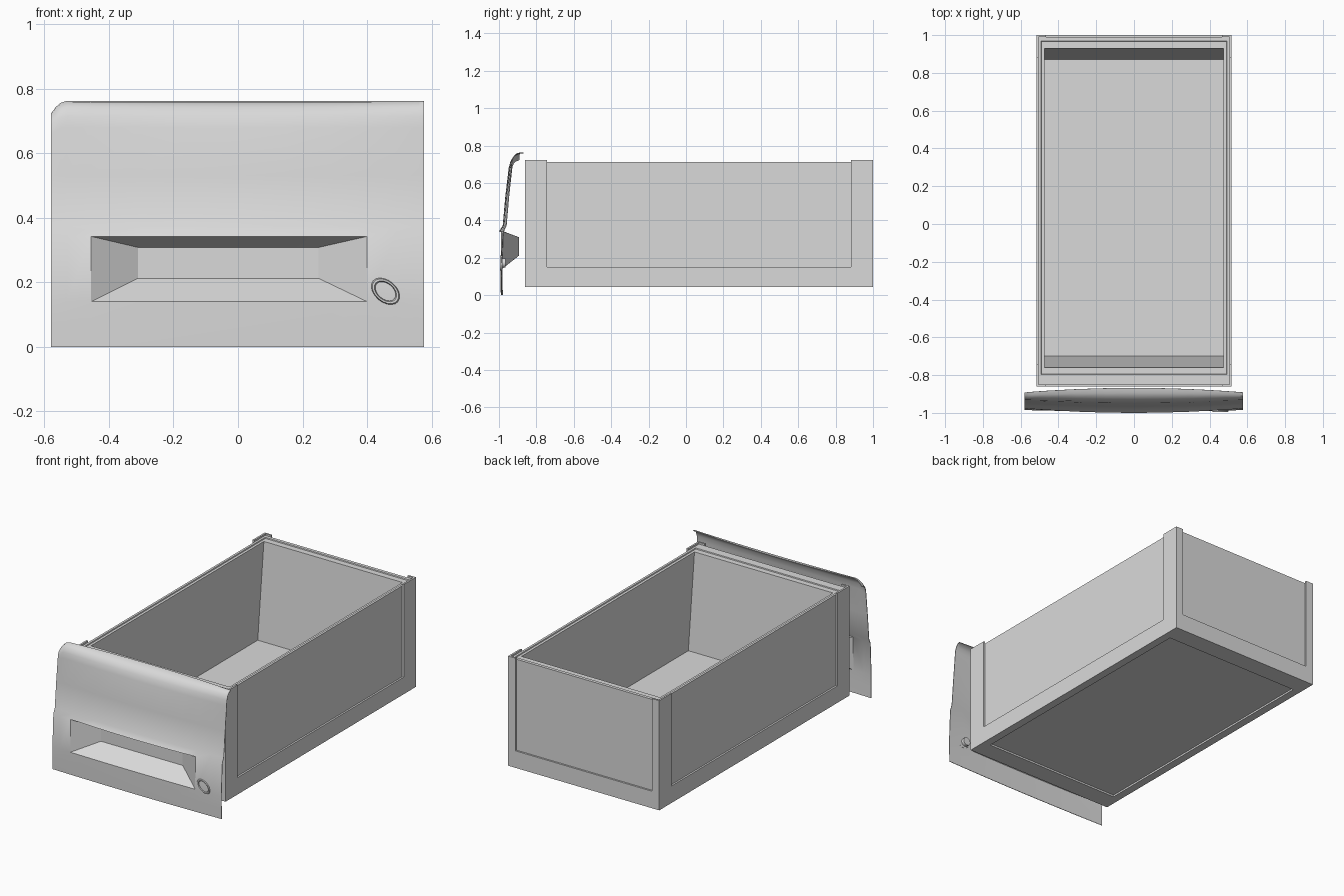
import bpy, bmesh, math

cube = bpy.data.objects.get("Cube")
if cube:
    bpy.data.objects.remove(cube, do_unlink=True)

grey = bpy.data.materials.new("light_grey")
grey.use_nodes = True
GREY = (0.7, 0.7, 0.7, 1)
grey.diffuse_color = GREY
grey.node_tree.nodes["Principled BSDF"].inputs["Base Color"].default_value = GREY


def finish(name, bm, smooth=False):
    bmesh.ops.recalc_face_normals(bm, faces=bm.faces)
    mesh = bpy.data.meshes.new(name)
    bm.to_mesh(mesh)
    bm.free()
    mesh.materials.append(grey)
    obj = bpy.data.objects.new(name, mesh)
    bpy.context.collection.objects.link(obj)
    if smooth:
        bpy.ops.object.select_all(action='DESELECT')
        obj.select_set(True)
        bpy.context.view_layer.objects.active = obj
        bpy.ops.object.shade_smooth_by_angle(angle=math.radians(30))


def loft(name, rings, closed=False):
    """Skin rectangular rings given as half width, front y, back y, z."""
    bm = bmesh.new()
    loops = [[bm.verts.new(p) for p in ((-w, a, z), (w, a, z), (w, b, z), (-w, b, z))]
             for w, a, b, z in rings]
    pairs = list(zip(loops, loops[1:]))
    if closed:
        pairs.append((loops[-1], loops[0]))
    else:
        bm.faces.new(loops[0])
        bm.faces.new(loops[-1])
    for p, q in pairs:
        for i in range(4):
            j = (i + 1) % 4
            bm.faces.new((p[i], p[j], q[j], q[i]))
    finish(name, bm)


LOW, SILL, TOP = 0.045, 0.15, 0.723
WIDE, FRONT, BACK = 0.517, -0.86, 1.0
POST_X, POST_Y, THICK = 0.05, 0.118, 0.011


def u_frame(name, a, b, post, place, offset):
    """U-shaped plate: two corner posts joined by a bottom rail."""
    outline = [(a, LOW), (b, LOW), (b, TOP), (b - post, TOP), (b - post, SILL),
               (a + post, SILL), (a + post, TOP), (a, TOP)]
    bm = bmesh.new()
    face = bm.faces.new([bm.verts.new(place(u, z)) for u, z in outline])
    out = bmesh.ops.extrude_face_region(bm, geom=[face])
    bmesh.ops.translate(bm, vec=offset,
                        verts=[g for g in out["geom"] if isinstance(g, bmesh.types.BMVert)])
    # Close the back where the extrusion started
    if face.is_valid is False or all(len(e.link_faces) == 1 for e in face.edges):
        bmesh.ops.holes_fill(bm, edges=bm.edges, sides=0)
    finish(name, bm)


# Open box with a stepped rim and sloping inner end walls
w, f, b = WIDE - THICK, FRONT + THICK, BACK - THICK
loft("drawer_box", [(w, f, b, 0.056), (w, f, b, 0.712), (0.492, -0.797, 0.969, 0.712),
                    (0.490, -0.795, 0.967, 0.706), (0.474, -0.76, 0.93, 0.706),
                    (0.474, -0.70, 0.87, 0.118)])

# Raised frame under the floor
inner = (WIDE - POST_X, FRONT + POST_Y, BACK - POST_Y)
outer = (WIDE, FRONT, BACK)
loft("bottom_frame", [outer + (0.056,), outer + (LOW,), inner + (LOW,), inner + (0.056,)],
     closed=True)

# Raised frames on the four sides
for side, s in (("left", 1), ("right", -1)):
    u_frame(side + "_frame", FRONT, BACK, POST_Y,
            lambda u, z, s=s: (s * WIDE, u, z), (-s * THICK, 0, 0))
for side, y, d in (("front", FRONT, THICK), ("back", BACK, -THICK)):
    u_frame(side + "_frame", -WIDE, WIDE, POST_X,
            lambda u, z, y=y: (u, y, z), (0, d, 0))

# Front panel: height, depth at the middle, and bow toward the ends
PROFILE = [(0, -.990, .008), (.07, -.992, .008), (.14, -.993, .008), (.342, -1.0, .024),
           (.372, -.980, .018), (.53, -.966, .018), (.68, -.948, .014), (.715, -.939, .008),
           (.742, -.922, 0), (.758, -.895, -.012), (.762, -.868, -.024)]
COLS = [-.58, -.565, -.55, -.53, -.455, -.3, -.15, 0, .15, .29, .40, .49, .56, .576]
P_LEFT, P_RIGHT, P_ROW = COLS.index(-.455), COLS.index(.40), 2
POCKET = (-.31, .25, .212, .308, -.897)


def panel_point(x, row):
    z, y, bow = row
    drop = 0.04 * max(0, (-.53 - x) / .05) ** 2
    lift = max(0, (z - .6) / .162)
    return (x, y + bow * (x / .58) ** 2, z - drop * lift)


bm = bmesh.new()
grid = [[bm.verts.new(panel_point(x, row)) for x in COLS] for row in PROFILE]
for r in range(len(PROFILE) - 1):
    for c in range(len(COLS) - 1):
        if r == P_ROW and P_LEFT <= c < P_RIGHT:
            continue
        bm.faces.new((grid[r][c], grid[r][c + 1], grid[r + 1][c + 1], grid[r + 1][c]))

# Recessed hand grip with sloping walls
x0, x1, z0, z1, deep = POCKET
low, high = [], []
for c in range(P_LEFT, P_RIGHT + 1):
    t = (COLS[c] - COLS[P_LEFT]) / (COLS[P_RIGHT] - COLS[P_LEFT])
    x = x0 + (x1 - x0) * t
    low.append(bm.verts.new((x, deep, z0)))
    high.append(bm.verts.new((x, deep, z1)))
rim_low = grid[P_ROW][P_LEFT:P_RIGHT + 1]
rim_high = grid[P_ROW + 1][P_LEFT:P_RIGHT + 1]
for i in range(len(low) - 1):
    for p, q in ((rim_low, low), (low, high), (high, rim_high)):
        bm.faces.new((p[i], p[i + 1], q[i + 1], q[i]))
bm.faces.new((rim_low[0], low[0], high[0], rim_high[0]))
bm.faces.new((low[-1], rim_low[-1], rim_high[-1], high[-1]))
bm.normal_update()
bmesh.ops.solidify(bm, geom=bm.faces[:], thickness=0.003)
finish("front_panel", bm, smooth=True)

# Small oval lock ring beside the grip
bpy.ops.mesh.primitive_torus_add(major_segments=20, minor_segments=6, major_radius=0.036,
                                 minor_radius=0.006, location=(0.457, -0.989, 0.172))
ring = bpy.context.object
ring.name = "lock_ring"
ring.rotation_euler = (math.pi / 2, math.radians(40), 0)
ring.scale = (1.2, 0.8, 1)
ring.data.materials.append(grey)
bpy.ops.object.shade_smooth_by_angle(angle=math.radians(60))

# Lock barrel behind the panel
bpy.ops.mesh.primitive_cylinder_add(vertices=16, radius=0.025, depth=0.02,
                                    location=(0.457, -0.974, 0.172),
                                    rotation=(math.pi / 2, 0, 0))
barrel = bpy.context.object
barrel.name = "lock_barrel"
barrel.data.materials.append(grey)
bpy.ops.object.shade_smooth_by_angle(angle=math.radians(30))
